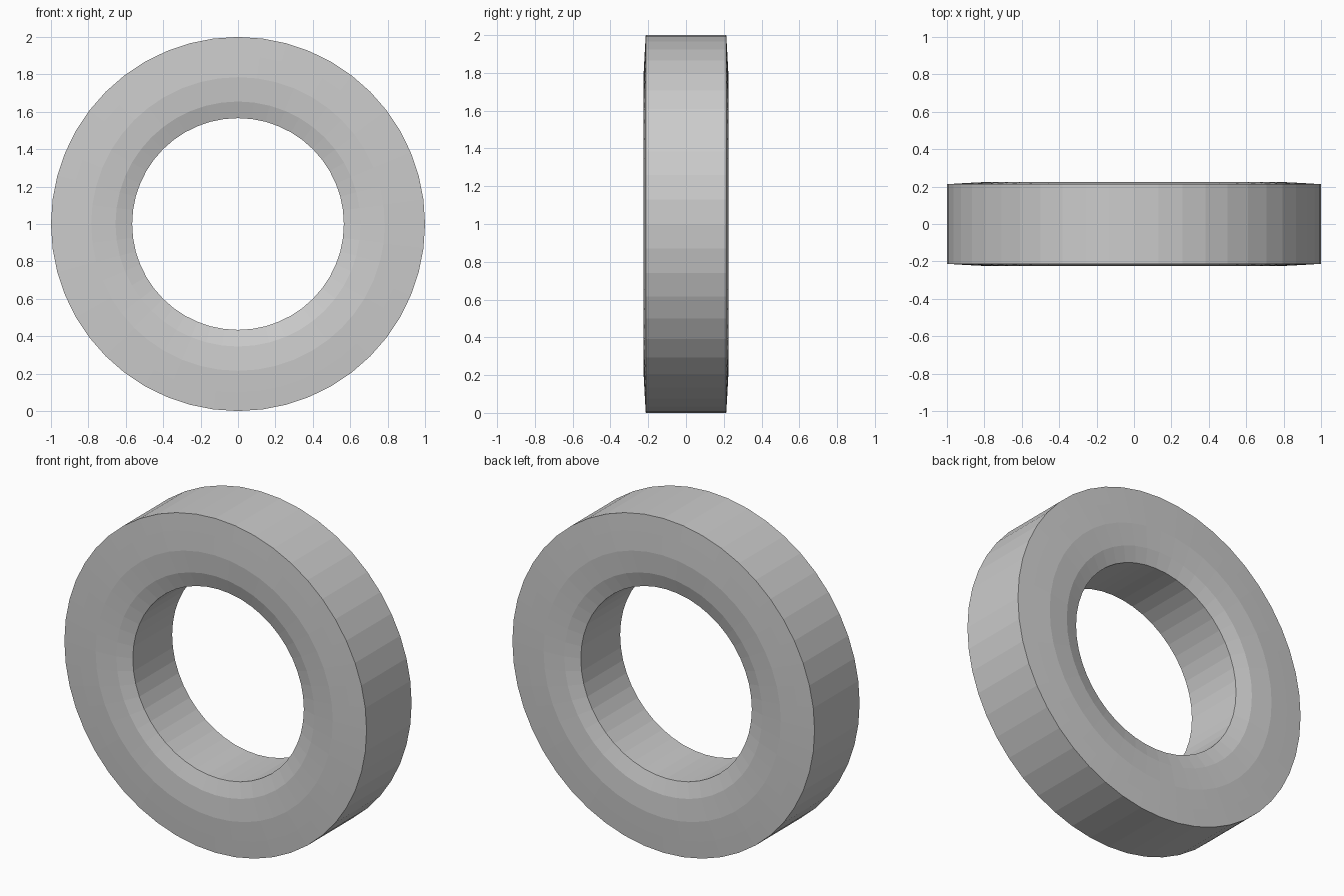
import bpy
import bmesh
import math
from mathutils import Matrix, Vector

if "Cube" in bpy.data.objects:
    bpy.data.objects.remove(bpy.data.objects["Cube"])

SIDES = 48

# Half cross-section (radius, y): outer rim, crowned side face, bevelled bore edge
half = [(1.0, -0.213), (0.9, -0.219), (0.785, -0.225), (0.655, -0.214), (0.566, -0.186)]
profile = half + [(r, -y) for r, y in reversed(half)]

# Ring: sweep the closed cross-section around the y axis
bm = bmesh.new()
loops = []
for i in range(SIDES):
    turn = Matrix.Rotation(2 * math.pi * i / SIDES, 3, 'Y')
    loops.append([bm.verts.new(turn @ Vector((r, y, 0)) + Vector((0, 0, 1)))
                  for r, y in profile])
n = len(profile)
for i in range(SIDES):
    a, b = loops[i], loops[(i + 1) % SIDES]
    for j in range(n):
        k = (j + 1) % n
        bm.faces.new((a[j], a[k], b[k], b[j]))
bmesh.ops.recalc_face_normals(bm, faces=bm.faces)

mesh = bpy.data.meshes.new("tyre_ring")
bm.to_mesh(mesh)
bm.free()
ring = bpy.data.objects.new("tyre_ring", mesh)
bpy.context.collection.objects.link(ring)
